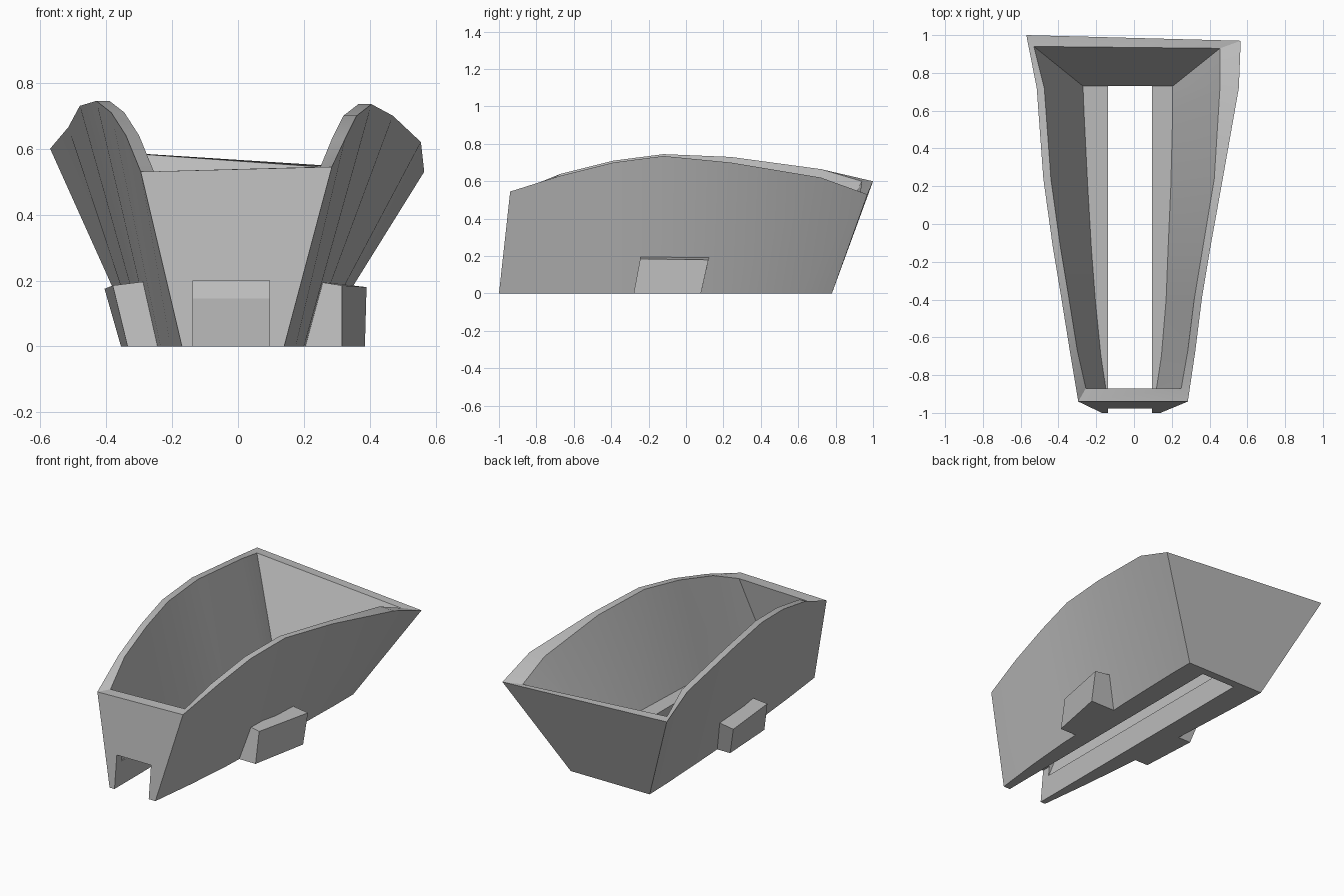
import bpy
import math

cube = bpy.data.objects.get("Cube")
if cube:
    bpy.data.objects.remove(cube, do_unlink=True)

grey = bpy.data.materials.new("plain_grey")
grey.use_nodes = True
grey.diffuse_color = (0.5, 0.5, 0.5, 1)
grey.node_tree.nodes["Principled BSDF"].inputs["Base Color"].default_value = (0.5, 0.5, 0.5, 1)


def make_loft(name, rings):
    """Skin a stack of equal-length closed rings and cap both ends."""
    count = len(rings[0])
    verts = [point for ring in rings for point in ring]
    faces = [tuple(reversed(range(count)))]
    for level in range(len(rings) - 1):
        low, high = level * count, (level + 1) * count
        for i in range(count):
            j = (i + 1) % count
            faces.append((low + i, low + j, high + j, high + i))
    faces.append(tuple(range(len(verts) - count, len(verts))))
    mesh = bpy.data.meshes.new(name)
    mesh.from_pydata(verts, [], faces)
    mesh.materials.append(grey)
    obj = bpy.data.objects.new(name, mesh)
    bpy.context.collection.objects.link(obj)
    return obj


def clamp(value, low, high):
    return max(low, min(high, value))


# Wall stations, front to back:
# rim y, right z, left z, right x, left x, left rim width, foot y, foot right x, foot left x
stations = [
    (-.94, .53, .545, -.295, .285, .035, -1, -.17, .14),
    (-.67, .64, .63, -.34, .325, .04, -.7, -.205, .175),
    (-.39, .71, .70, -.385, .36, .04, -.4, -.235, .2),
    (-.12, .745, .735, -.43, .405, .04, -.14, -.255, .21),
    (.24, .73, .70, -.48, .47, .045, .2, -.275, .225),
    (.72, .665, .62, -.515, .555, .1, .6, -.295, .235),
    (1, .6, .53, -.57, .565, .11, .78, -.3, .235),
]

# Rings run up the left wall and back down the right wall
foot, rim, inner_rim, floor = [], [], [], []
for y, zr, zl, xr, xl, width, fy, fr, fl in stations:
    foot.append((fl, fy, 0))
    rim.append((xl, min(y, .97), zl))
    inner_rim.append((xl - width, clamp(y, -.87, .93), zl))
    floor.append((fl - .03, clamp(fy, -.93, .73), .145))
for y, zr, zl, xr, xl, width, fy, fr, fl in reversed(stations):
    foot.append((fr, fy, 0))
    rim.append((xr, y, zr))
    inner_rim.append((xr + .04, clamp(y, -.87, .94), zr))
    floor.append((fr + .03, clamp(fy, -.93, .73), .145))

hopper = make_loft("hopper_shell", [foot, rim, inner_rim, floor])


def rectangle(x0, x1, y0, y1, z):
    return [(x0, y0, z), (x1, y0, z), (x1, y1, z), (x0, y1, z)]


# Long floor slot, open through the front wall
cutter = make_loft("slot_cutter", [rectangle(-.137, .095, -1.2, .73, z) for z in (-.1, .2)])
cutter.hide_render = True
cut = hopper.modifiers.new("floor_slot", 'BOOLEAN')
cut.operation = 'DIFFERENCE'
cut.solver = 'EXACT'
cut.object = cutter
bpy.context.view_layer.objects.active = hopper
hopper.select_set(True)
bpy.ops.object.modifier_apply(modifier=cut.name)
bpy.data.objects.remove(cutter, do_unlink=True)

# Side lugs: leaning blocks that widen toward the back
make_loft("left_lug", [
    [(.19, -.28, 0), (.315, -.28, 0), (.385, .08, 0), (.19, .08, 0)],
    [(.22, -.24, .2), (.315, -.245, .185), (.39, .12, .18), (.22, .125, .2)],
])
make_loft("right_lug", [
    [(-.355, .08, 0), (-.335, -.28, 0), (-.23, -.28, 0), (-.23, .08, 0)],
    [(-.405, .12, .175), (-.38, -.245, .185), (-.26, -.24, .2), (-.26, .125, .2)],
])

# Soft curved walls with crisp corners
bpy.ops.object.select_all(action='DESELECT')
hopper.select_set(True)
bpy.context.view_layer.objects.active = hopper
bpy.ops.object.shade_smooth_by_angle(angle=math.radians(25))
